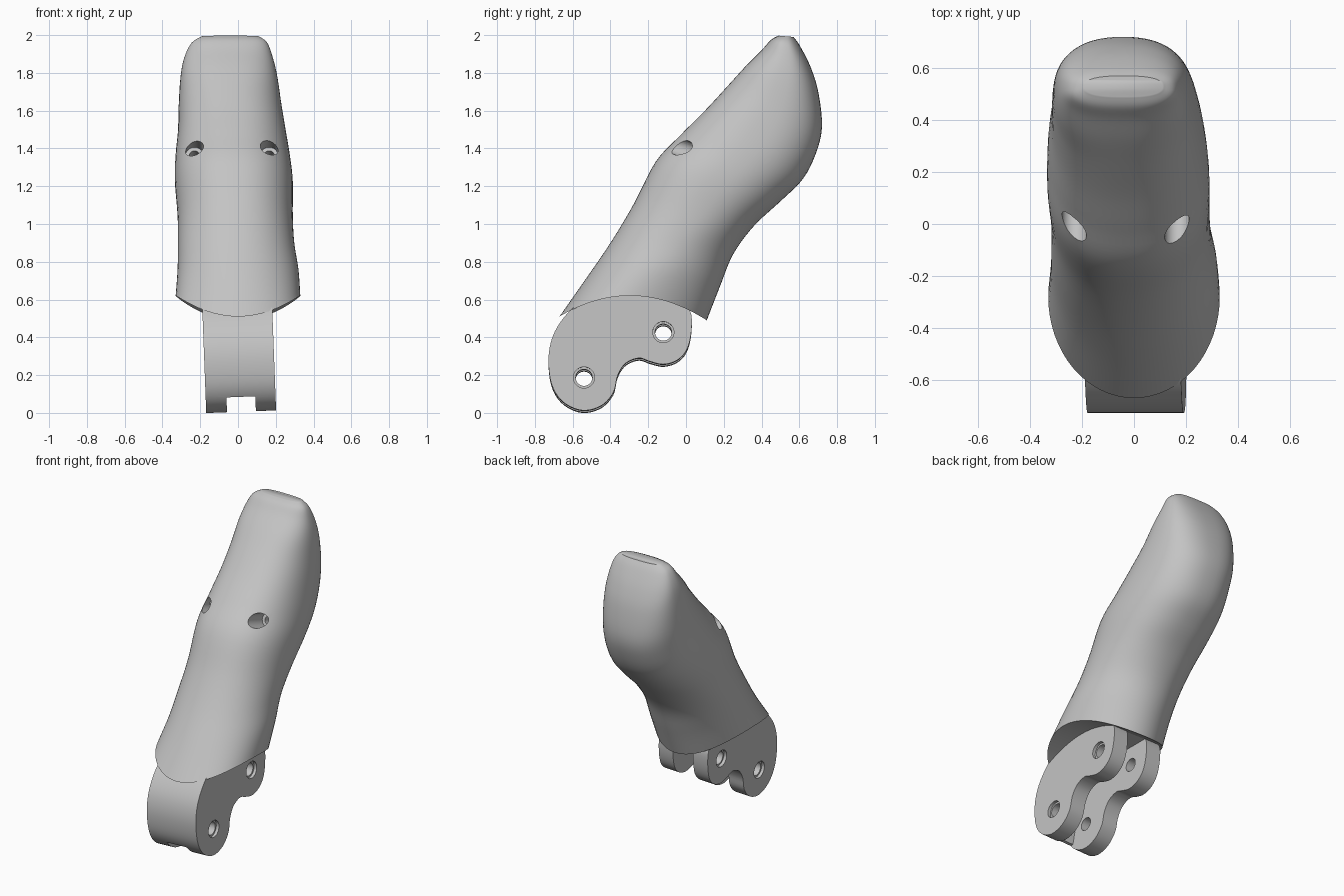
import bpy, bmesh, math
from mathutils import Vector, Matrix

cube = bpy.data.objects.get("Cube")
if cube:
    bpy.data.objects.remove(cube)

grey = bpy.data.materials.new("plain_grey")
grey.use_nodes = True
grey.diffuse_color = (0.55, 0.55, 0.55, 1)
grey.node_tree.nodes["Principled BSDF"].inputs["Base Color"].default_value = grey.diffuse_color


def make(name, bm):
    bmesh.ops.recalc_face_normals(bm, faces=bm.faces)
    mesh = bpy.data.meshes.new(name)
    bm.to_mesh(mesh)
    bm.free()
    mesh.materials.append(grey)
    obj = bpy.data.objects.new(name, mesh)
    bpy.context.collection.objects.link(obj)
    return obj


def spline(points, steps):
    """Smooth open curve through tuples of any length."""
    out = []
    last = len(points) - 1
    for i in range(last):
        a, b, c, d = (points[max(0, min(last, i + k))] for k in (-1, 0, 1, 2))
        for s in range(steps):
            t = s / steps
            out.append(tuple(
                q + t * ((r - p) + t * ((2 * p - 5 * q + 4 * r - w) + t * (3 * q - p - 3 * r + w))) / 2
                for p, q, r, w in zip(a, b, c, d)))
    return out + [points[-1]]


def extrude_x(name, profile, x0, x1):
    bm = bmesh.new()
    face = bm.faces.new([bm.verts.new((x0, y, z)) for y, z in profile])
    ext = bmesh.ops.extrude_face_region(bm, geom=[face])["geom"]
    bmesh.ops.translate(bm, vec=(x1 - x0, 0, 0),
                        verts=[v for v in ext if isinstance(v, bmesh.types.BMVert)])
    return make(name, bm)


def rod(start, end, radius):
    start, end = Vector(start), Vector(end)
    axis = end - start
    bm = bmesh.new()
    bmesh.ops.create_cone(
        bm, cap_ends=True, segments=32, radius1=radius, radius2=radius, depth=axis.length,
        matrix=Matrix.Translation((start + end) / 2) @ axis.to_track_quat("Z", "Y").to_matrix().to_4x4())
    return make("cutter", bm)


def cut(obj, cutter):
    cutter.hide_render = True
    mod = obj.modifiers.new("cut", "BOOLEAN")
    mod.operation = "DIFFERENCE"
    mod.solver = "EXACT"
    mod.object = cutter
    bpy.context.view_layer.objects.active = obj
    bpy.ops.object.modifier_apply(modifier=mod.name)
    bpy.data.objects.remove(cutter)


def smooth(obj, angle):
    bpy.ops.object.select_all(action="DESELECT")
    obj.select_set(True)
    bpy.context.view_layer.objects.active = obj
    bpy.ops.object.shade_smooth_by_angle(angle=math.radians(angle))


# Shell sections: front y, z, back y, z, half width, centre x, squareness, side lift
sections = [
    (-.67, .51, .11, .49, .33, 0, 2, .12),
    (-.53, .71, .18, .67, .32, 0, 2, .07),
    (-.4, .9, .25, .84, .308, -.01, 2.1, .03),
    (-.28, 1.1, .36, .99, .305, -.015, 2.2, 0),
    (-.16, 1.33, .5, 1.12, .312, -.022, 2.3, 0),
    (-.03, 1.47, .62, 1.24, .303, -.028, 2.3, 0),
    (.1, 1.6, .69, 1.38, .285, -.033, 2.4, 0),
    (.22, 1.73, .72, 1.52, .272, -.042, 2.4, 0),
    (.32, 1.84, .7, 1.7, .257, -.048, 2.5, 0),
    (.4, 1.92, .66, 1.83, .235, -.05, 2.5, 0),
    (.45, 1.975, .605, 1.94, .2, -.045, 2.6, 0),
    (.49, 1.997, .57, 1.99, .15, -.04, 2.6, 0),
]
N = 64
bm = bmesh.new()
rings = []
for fy, fz, by, bz, width, cx, power, lift in spline(sections, 5):
    ring = []
    for k in range(N):
        a = math.tau * k / N
        c, s = math.cos(a), math.sin(a)
        u = math.copysign(abs(c) ** (2 / power), c)
        v = math.copysign(abs(s) ** (2 / power), s)
        t = (1 - u) / 2
        ring.append(bm.verts.new((cx + width * v, fy + (by - fy) * t,
                                  fz + (bz - fz) * t + lift * s * s)))
    rings.append(ring)
for lo, hi in zip(rings, rings[1:]):
    for k in range(N):
        bm.faces.new((lo[k], lo[(k + 1) % N], hi[(k + 1) % N], hi[k]))
# End caps, ruled from side to side so the lower one follows the arched rim
for ring in (rings[0], rings[-1]):
    for k in range(N // 2):
        quad = [ring[k], ring[k + 1], ring[(N - k - 1) % N], ring[(N - k) % N]]
        bm.faces.new(list(dict.fromkeys(quad)))
shell = make("finger_shell", bm)

# Two counterbored screw holes in the front of the shell
drill = Vector((0, 1, -.35)).normalized()
for x in (-.23, .165):
    mouth = Vector((x, 0, 1.395))
    cut(shell, rod(mouth - drill * .3, mouth + drill * .1, .047))
    cut(shell, rod(mouth, mouth + drill * .3, .027))

# Hinge bracket: side profile extruded across, then slotted and drilled
outline = spline([
    (-.5, .6), (-.58, .565), (-.66, .48), (-.71, .385), (-.728, .27), (-.71, .14),
    (-.65, .05), (-.55, .006), (-.45, .03), (-.385, .1), (-.362, .19), (-.32, .255),
    (-.25, .283), (-.19, .265), (-.12, .25), (-.05, .27), (0, .32), (.025, .4),
    (.03, .5), (.01, .56)], 5)
bracket = extrude_x("hinge_bracket", outline + [(-.2, .64)], -.168, .202)
cut(bracket, extrude_x("slot_cutter", [
    (-.8, -.1), (-.8, .08), (-.66, .085), (-.64, .2), (-.6, .33),
    (-.5, .45), (-.4, .55), (.2, .55), (.2, -.1)], -.058, .095))
for y, z in ((-.54, .18), (-.12, .42)):
    cut(bracket, rod((-.4, y, z), (.4, y, z), .044))
    for outer, inner in ((-.4, -.148), (.4, .182)):
        cut(bracket, rod((outer, y, z), (inner, y, z), .056))
bracket.data.transform(Matrix.Rotation(-.038, 4, "Y"))

smooth(shell, 40)
smooth(bracket, 30)
